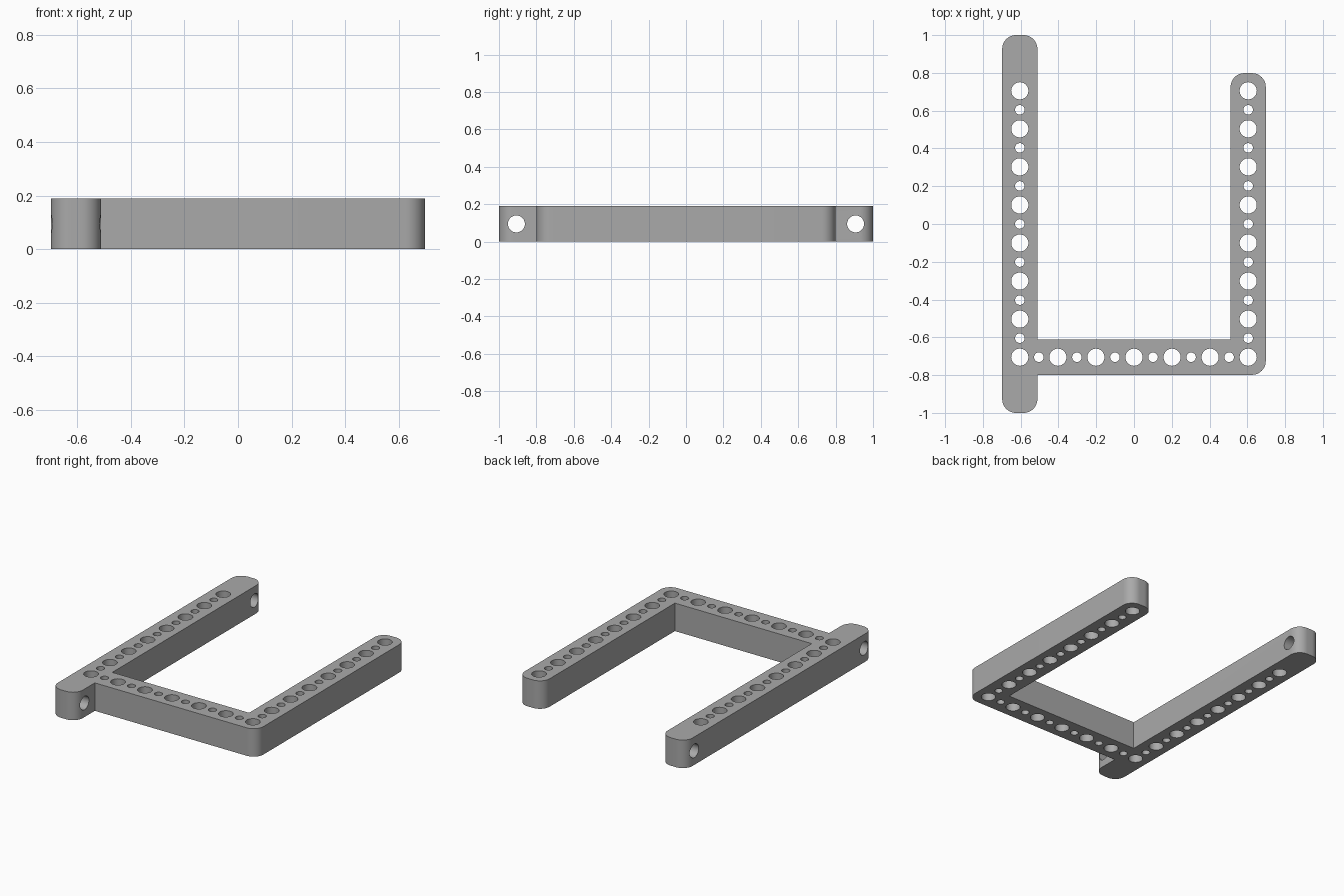
import bpy, bmesh, math
from mathutils import Matrix, Vector

if "Cube" in bpy.data.objects:
    bpy.data.objects.remove(bpy.data.objects["Cube"], do_unlink=True)

U = 2 / 79.4            # one millimetre in model units
PITCH = 8 * U           # spacing of the large holes
HALF = 3.7 * U          # half the beam width
HEIGHT = 7.5 * U
CORNER = 2.9 * U
BIG, SMALL = 1.8 * U, 1.0 * U
ARM_X, BAR_Y, LUG_Y = 3 * PITCH, 3.5 * PITCH, 4.5 * PITCH

grey = bpy.data.materials.new("plain grey")
grey.use_nodes = True
colour = (0.4, 0.4, 0.4, 1)
grey.diffuse_color = colour
grey.node_tree.nodes["Principled BSDF"].inputs["Base Color"].default_value = colour


def arc(x, y, quadrant):
    """Points of a rounded corner of a counterclockwise outline, corner at x, y."""
    start = quadrant * math.pi / 2
    sx, sy = ((1, 1), (-1, 1), (-1, -1), (1, -1))[quadrant]
    cx, cy = x - sx * CORNER, y - sy * CORNER
    return [(cx + CORNER * math.cos(start + i * math.pi / 24),
             cy + CORNER * math.sin(start + i * math.pi / 24)) for i in range(13)]


def make_object(name, bm):
    bmesh.ops.recalc_face_normals(bm, faces=bm.faces)
    mesh = bpy.data.meshes.new(name)
    bm.to_mesh(mesh)
    bm.free()
    obj = bpy.data.objects.new(name, mesh)
    bpy.context.collection.objects.link(obj)
    mesh.materials.append(grey)
    return obj


# Frame: two arms joined by a bar, the right arm longer at both ends
out, inn = ARM_X + HALF, ARM_X - HALF
end, low, high = LUG_Y + HALF, BAR_Y + HALF, BAR_Y - HALF
outline = (arc(-out, -end, 2) + arc(-inn, -end, 3) + [(-inn, -low)]
           + arc(out, -low, 3) + arc(out, low, 0) + arc(inn, low, 1)
           + [(inn, -high), (-inn, -high)]
           + arc(-inn, end, 0) + arc(-out, end, 1))
bm = bmesh.new()
face = bm.faces.new([bm.verts.new((x, y, 0)) for x, y in outline])
side = bmesh.ops.extrude_face_region(bm, geom=[face])
bmesh.ops.translate(bm, vec=(0, 0, HEIGHT),
                    verts=[v for v in side["geom"] if isinstance(v, bmesh.types.BMVert)])
frame = make_object("beam_frame", bm)

# Hole cutters: alternating large and small, plus a cross hole in each lug
bm = bmesh.new()


def drill(x, y, radius, crosswise=False):
    turn = Matrix.Rotation(math.pi / 2, 4, 'Y') if crosswise else Matrix()
    place = Matrix.Translation(Vector((x, y, HEIGHT / 2)))
    bmesh.ops.create_cone(bm, cap_ends=True, segments=40, radius1=radius,
                          radius2=radius, depth=HEIGHT * 1.5, matrix=place @ turn)


for i in range(15):
    for x in (-ARM_X, ARM_X):
        drill(x, -BAR_Y + i * PITCH / 2, SMALL if i % 2 else BIG)
for i in range(1, 12):
    drill(-ARM_X + i * PITCH / 2, -BAR_Y, SMALL if i % 2 else BIG)
for y in (-LUG_Y, LUG_Y):
    drill(-ARM_X, y, BIG, crosswise=True)
cutter = make_object("hole_cutter", bm)
cutter.hide_render = True

# Cut the holes and shade the curved walls smoothly
cut = frame.modifiers.new("holes", 'BOOLEAN')
cut.operation = 'DIFFERENCE'
cut.solver = 'EXACT'
cut.object = cutter
bpy.ops.object.select_all(action='DESELECT')
bpy.context.view_layer.objects.active = frame
frame.select_set(True)
bpy.ops.object.modifier_apply(modifier=cut.name)
bpy.data.objects.remove(cutter, do_unlink=True)
bpy.ops.object.shade_smooth_by_angle(angle=math.radians(30))
